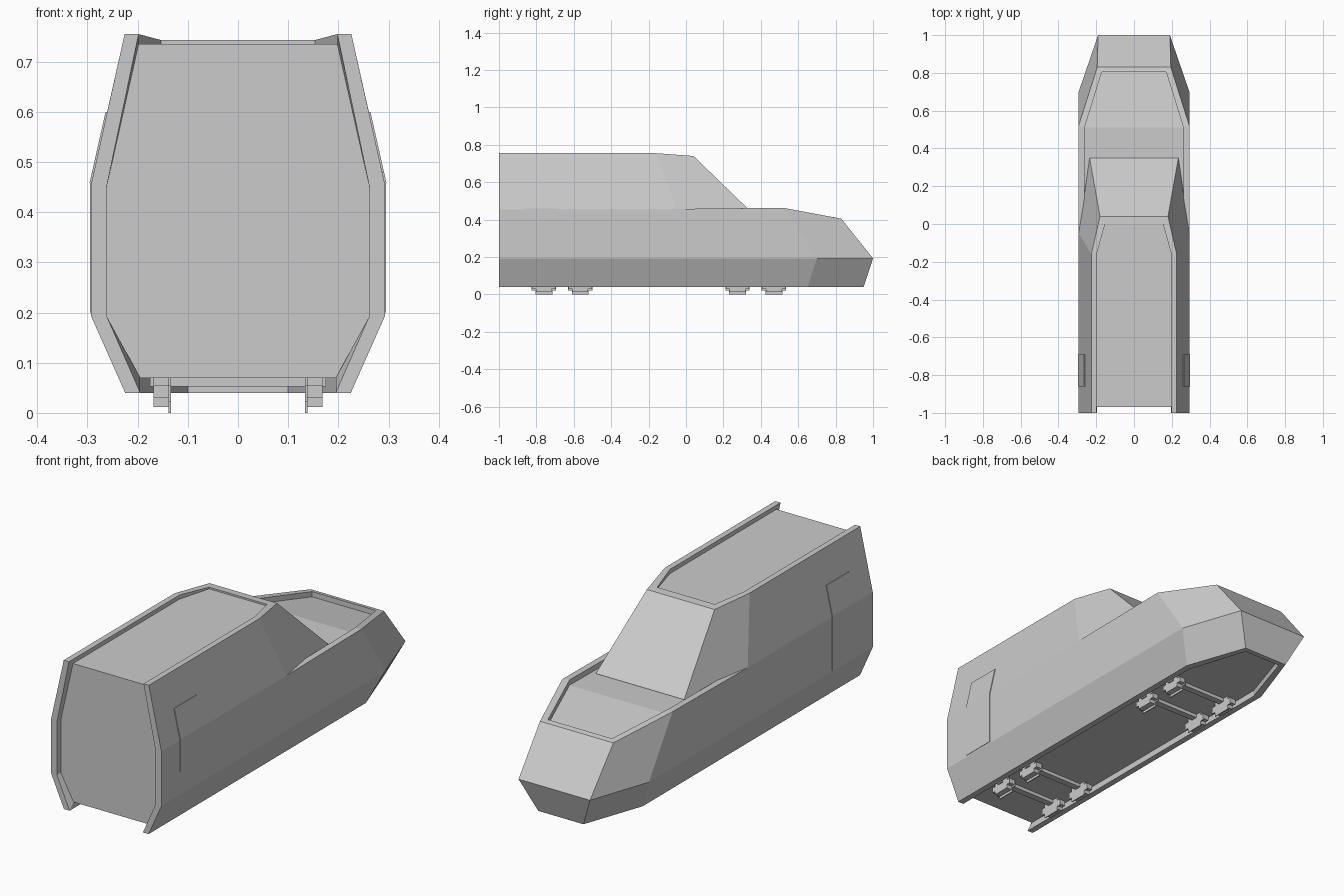
import bpy, bmesh

if "Cube" in bpy.data.objects:
    bpy.data.objects.remove(bpy.data.objects["Cube"])

grey = bpy.data.materials.new("plain grey")
grey.diffuse_color = (0.6, 0.6, 0.6, 1)
grey.use_nodes = True
grey.node_tree.nodes["Principled BSDF"].inputs["Base Color"].default_value = grey.diffuse_color


def finish(name, bm, mirror=False):
    me = bpy.data.meshes.new(name)
    bm.to_mesh(me)
    bm.free()
    me.materials.append(grey)
    ob = bpy.data.objects.new(name, me)
    bpy.context.collection.objects.link(ob)
    if mirror:
        ob.modifiers.new("Mirror", 'MIRROR').merge_threshold = 0.0005
    return ob


def add_face(bm, pts):
    unique = list(dict.fromkeys(pts))
    if len(unique) > 2:
        bm.faces.new([bm.verts.new(p) for p in unique])


def strip(bm, a, b):
    for i in range(len(a) - 1):
        add_face(bm, [a[i], a[i + 1], b[i + 1], b[i]])


def centre(pts):
    return [(0, y, z) for x, y, z in pts]


def recess(bm, outer, inner, floor):
    """Flat rim, short wall and sunken panel reaching the centre line."""
    strip(bm, outer, inner)
    strip(bm, inner, floor)
    strip(bm, floor, centre(floor))


def add_box(bm, x0, x1, y0, y1, z0, z1):
    r = bmesh.ops.create_cube(bm, size=1)
    for v in r["verts"]:
        v.co = ((x0 + x1) / 2 + v.co.x * (x1 - x0),
                (y0 + y1) / 2 + v.co.y * (y1 - y0),
                (z0 + z1) / 2 + v.co.z * (z1 - z0))


# Key points of the right half, in rows from the sill (a) to the roof (d)
a0, a1, a2 = (.225, -1, .04), (.225, .65, .04), (.12, .95, .04)
b0, b1, b2 = (.293, -1, .193), (.293, .7, .193), (.19, 1, .193)
c0, cm, c1, c2 = (.293, -1, .455), (.293, -.05, .457), (.293, .52, .463), (.195, .83, .405)
d0, d1, d2 = (.226, -1, .755), (.226, -.16, .755), (.18, .04, .74)
e = (.235, .35, .44)

# Body shell: sides, nose and windscreen
bm = bmesh.new()
for f in ([b0, b1, c1, cm, c0], [a0, a1, b1, b0], [a1, a2, b2, b1], [b1, b2, c2, c1],
          [c0, cm, d1, d0], [cm, e, d2, d1]):
    add_face(bm, f)
for edge in ([a2, b2], [b2, c2], [e, d2]):
    strip(bm, edge, centre(edge))

# Sunken bonnet
inner = [(0, .805, .41), (.17, .805, .41), (.262, .51, .463), (.262, -.05, .457)]
recess(bm, [(0, .83, .405), c2, c1, cm], inner, [(x, y, z - .025) for x, y, z in inner])

# Sunken roof, open at the rear
roof = [(0, 0, .743), (.153, 0, .743), (.198, -.16, .755), (.198, -1, .755)]
roof_floor = [(x, max(y, -.97), .735) for x, y, z in roof]
recess(bm, [(0, .04, .74), d2, d1, d0], roof, roof_floor)

# Sunken underside, open at the rear
sill = [(.195, -1, .04), (.195, .63, .04), (.1, .925, .04), (0, .925, .04)]
sill_floor = [(x, max(y, -.97), .07) for x, y, z in sill]
recess(bm, [a0, a1, a2, (0, .95, .04)], sill, sill_floor)

# Sunken end wall
end = [roof[-1], (.262, -1, .45), (.262, -1, .193), sill[0]]
end_floor = [roof_floor[-1], (.262, -.97, .45), (.262, -.97, .193), sill_floor[0]]
recess(bm, [d0, c0, b0, a0], end, end_floor)

bmesh.ops.remove_doubles(bm, verts=bm.verts, dist=.0005)
bmesh.ops.recalc_face_normals(bm, faces=bm.faces)
bm.faces.ensure_lookup_table()
bm.normal_update()
if bm.faces[0].normal.x < 0:
    bmesh.ops.reverse_faces(bm, faces=bm.faces)
finish("body_shell", bm, True)

# Side doors: thin bent plates following the wall
bm = bmesh.new()
out = [(.295, .2), (.2955, .46), (.264, .6)]
inn = [(x - .008, z) for x, z in out]
for i in range(2):
    prof = [out[i], out[i + 1], inn[i + 1], inn[i]]
    ends = [[(x, y, z) for x, z in prof] for y in (-.86, -.69)]
    for p in ends:
        add_face(bm, p)
    strip(bm, ends[0] + ends[0][:1], ends[1] + ends[1][:1])
bmesh.ops.remove_doubles(bm, verts=bm.verts, dist=.0005)
bmesh.ops.recalc_face_normals(bm, faces=bm.faces)
finish("side_doors", bm, True)

# Wheelsets: axle bar with stepped wheels and an inner flange each side
for i, y in enumerate((-.76, -.565, .275, .47)):
    bm = bmesh.new()
    add_box(bm, -.175, .175, y - .016, y + .016, .053, .072)
    for s in (-1, 1):
        for x0, x1, w, z0, z1 in ((.139, .168, .042, .012, .072),
                                  (.139, .168, .062, .03, .055),
                                  (.134, .139, .045, 0, .072),
                                  (.134, .139, .065, .022, .055)):
            xs = sorted((s * x0, s * x1))
            add_box(bm, xs[0], xs[1], y - w, y + w, z0, z1)
    finish(f"wheelset_{i + 1}", bm)
